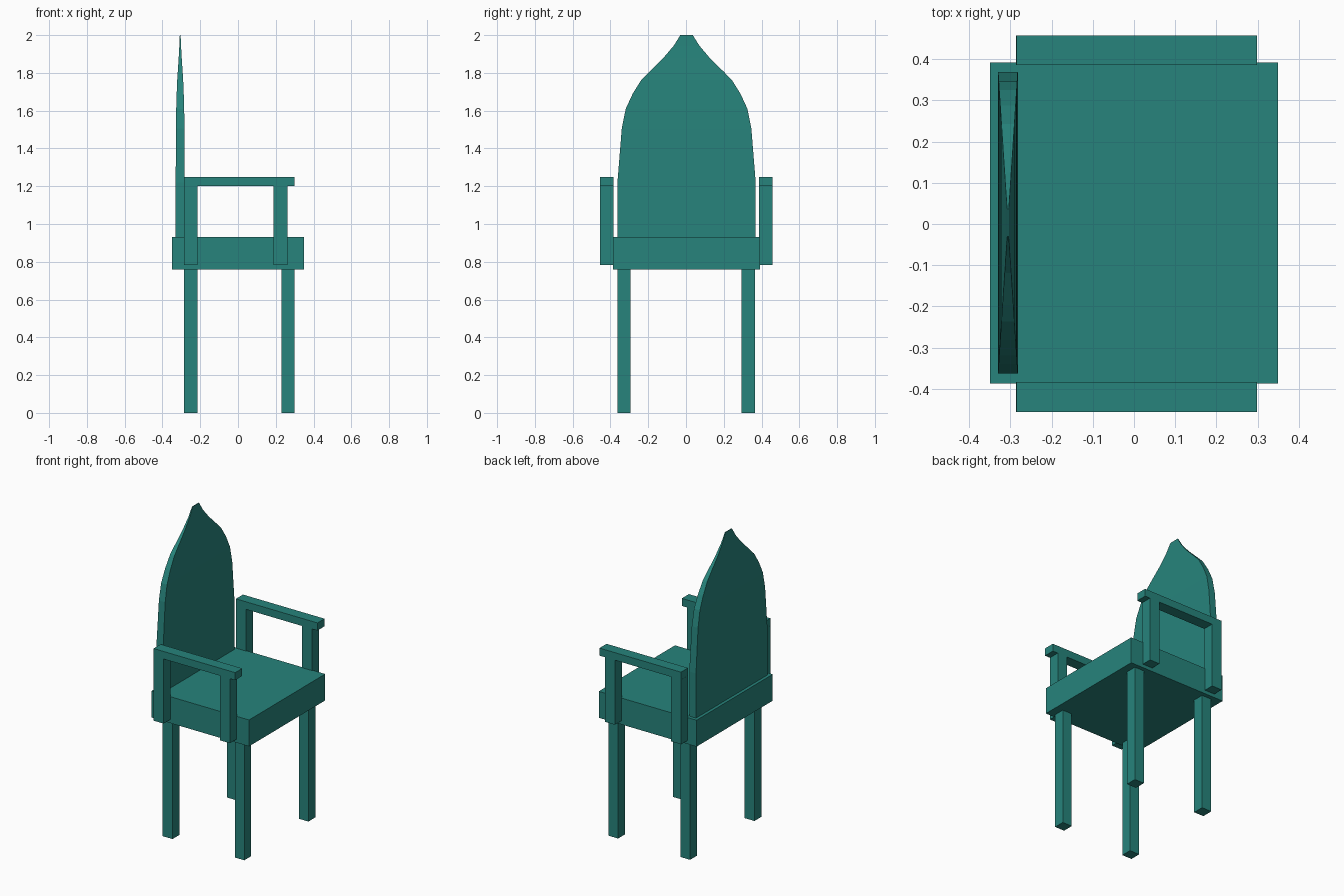
import bpy
import bmesh

if "Cube" in bpy.data.objects:
    bpy.data.objects.remove(bpy.data.objects["Cube"])


def finish(name, bm):
    bmesh.ops.recalc_face_normals(bm, faces=bm.faces)
    mesh = bpy.data.meshes.new(name)
    bm.to_mesh(mesh)
    bm.free()
    obj = bpy.data.objects.new(name, mesh)
    bpy.context.collection.objects.link(obj)
    mat = bpy.data.materials.get("teal") or bpy.data.materials.new("teal")
    mat.diffuse_color = (0.02, 0.23, 0.2, 1)
    mat.use_nodes = True
    mat.node_tree.nodes["Principled BSDF"].inputs["Base Color"].default_value = mat.diffuse_color
    mesh.materials.append(mat)
    return obj


def box(name, x, y, z):
    bm = bmesh.new()
    bmesh.ops.create_cube(bm, size=1)
    for v in bm.verts:
        v.co = [r[0] + (c + 0.5) * (r[1] - r[0]) for c, r in zip(v.co, (x, y, z))]
    return finish(name, bm)


# Seat
box("seat", (-0.35, 0.35), (-0.387, 0.392), (0.76, 0.931))

# Legs
for side, y in (("right", (-0.363, -0.293)), ("left", (0.293, 0.365))):
    box(f"back_leg_{side}", (-0.285, -0.215), y, (0, 0.76))
    box(f"front_leg_{side}", (0.231, 0.299), y, (0, 0.76))

# Armrests: two posts and a rail on each side
for side, y in (("right", (-0.456, -0.384)), ("left", (0.386, 0.458))):
    box(f"arm_back_post_{side}", (-0.286, -0.214), y, (0.783, 1.201))
    box(f"arm_front_post_{side}", (0.189, 0.261), y, (0.783, 1.201))
    box(f"arm_rail_{side}", (-0.285, 0.299), y, (1.201, 1.25))

# Backrest: a thin rectangle lofted upward, each ring scaled evenly
# (half width, height)
profile = [(0.366, 0.931), (0.366, 1.22), (0.343, 1.505), (0.322, 1.61),
           (0.285, 1.69), (0.24, 1.762), (0.2, 1.803), (0.122, 1.88),
           (0.067, 1.945), (0.033, 2.0)]
bm = bmesh.new()
rings = []
for w, z in profile:
    t = 0.024 * w / 0.366
    rings.append([bm.verts.new((-0.306 + sx * t, 0.003 + sy * w, z))
                  for sx, sy in ((-1, -1), (1, -1), (1, 1), (-1, 1))])
for a, b in zip(rings, rings[1:]):
    for i in range(4):
        j = (i + 1) % 4
        bm.faces.new((a[i], a[j], b[j], b[i]))
bm.faces.new(rings[0][::-1])
bm.faces.new(rings[-1])
finish("backrest", bm)
